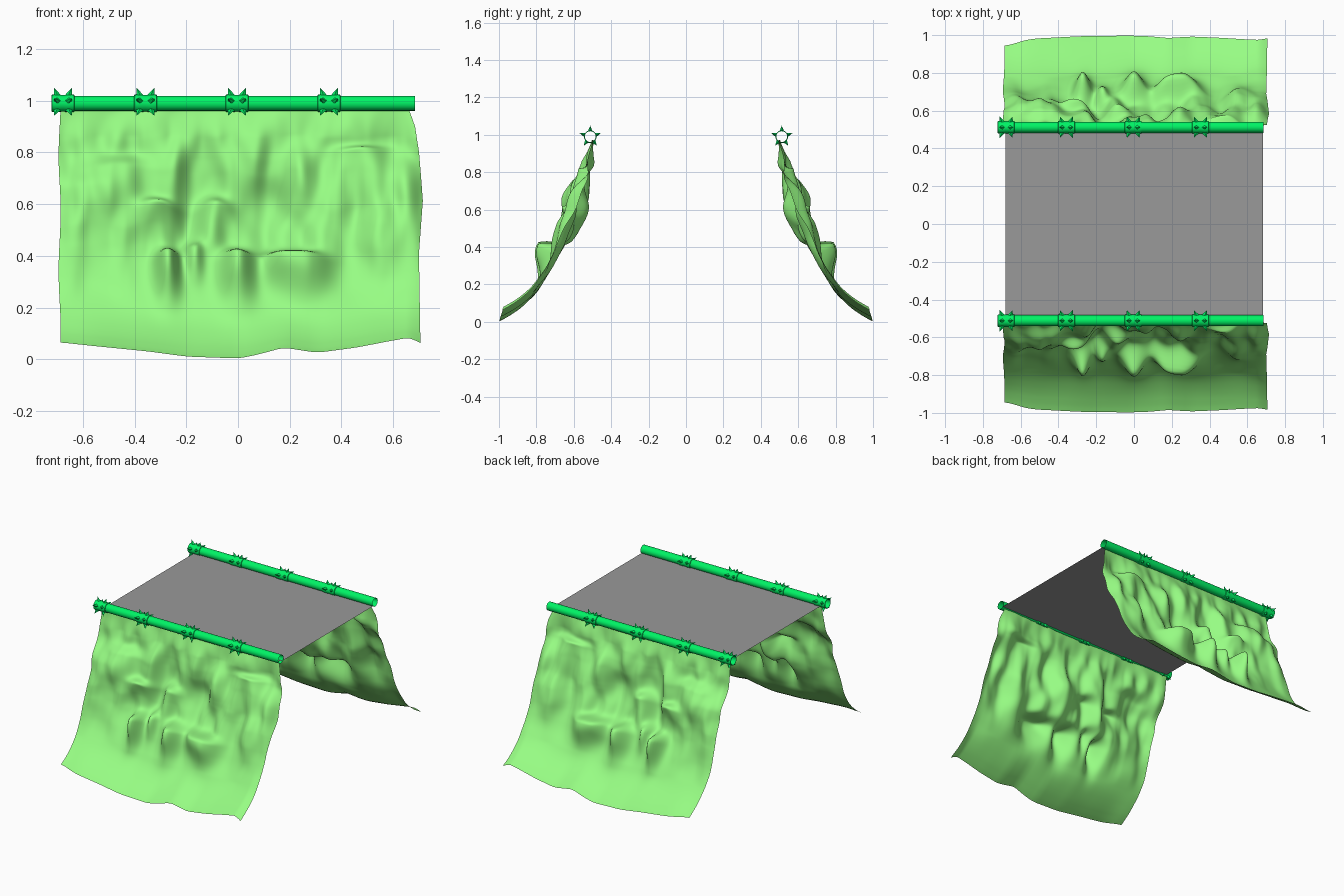
import bpy, bmesh
from math import sin, cos, pi, exp, radians
from mathutils import Vector, noise

if "Cube" in bpy.data.objects:
    bpy.data.objects.remove(bpy.data.objects["Cube"])


def material(name, rgb):
    m = bpy.data.materials.new(name)
    m.diffuse_color = (*rgb, 1)
    m.use_nodes = True
    m.node_tree.nodes["Principled BSDF"].inputs["Base Color"].default_value = m.diffuse_color
    return m


def make(name, bm, mat=None, mirror=True, smooth=True):
    me = bpy.data.meshes.new(name)
    bm.to_mesh(me)
    bm.free()
    ob = bpy.data.objects.new(name, me)
    bpy.context.collection.objects.link(ob)
    if mat:
        me.materials.append(mat)
    if smooth:
        bpy.ops.object.select_all(action='DESELECT')
        ob.select_set(True)
        bpy.context.view_layer.objects.active = ob
        bpy.ops.object.shade_smooth_by_angle(angle=radians(40))
    if mirror:
        mod = ob.modifiers.new("Mirror", 'MIRROR')
        mod.use_axis = (False, True, False)
        mod.use_mirror_merge = False
    return ob


def interp(pts, t):
    if t <= pts[0][0]:
        return pts[0][1]
    for (a, va), (b, vb) in zip(pts, pts[1:]):
        if t <= b:
            return va + (vb - va) * (t - a) / (b - a)
    return pts[-1][1]


def soft(pts, t, d):
    return sum(interp(pts, t + k * d) for k in (-1, -0.5, 0, 0.5, 1)) / 5


def grid_faces(bm, rows, close=False):
    for a, b in zip(rows, rows[1:]):
        n = len(a)
        for i in range(n if close else n - 1):
            j = (i + 1) % n
            bm.faces.new((a[i], a[j], b[j], b[i]))


rock = material("rock_green", (0.31, 0.98, 0.23))
pipe = material("rail_green", (0.0, 0.90, 0.13))
tarmac = material("deck_grey", (0.32, 0.32, 0.32))

# Road deck
bm = bmesh.new()
bm.faces.new([bm.verts.new((x, y, 0.97)) for x, y in
              ((-0.68, -0.5), (0.683, -0.5), (0.683, 0.5), (-0.68, 0.5))])
make("road_deck", bm, tarmac, mirror=False, smooth=False)

# Cliff: slope profile, lower edge, and lumps (x, z, depth, width, rise above, fall below)
SLOPE = [(0.0, 0.997), (0.02, 0.955), (0.05, 0.905), (0.13, 0.81), (0.25, 0.72), (0.35, 0.665),
         (0.44, 0.625), (0.55, 0.58), (0.65, 0.56), (0.78, 0.53), (0.88, 0.515), (0.98, 0.495)]
FOOT = [(-0.69, 0.065), (-0.55, 0.05), (-0.35, 0.03), (-0.2, 0.01), (0.0, 0.003), (0.08, 0.02),
        (0.17, 0.045), (0.3, 0.025), (0.45, 0.045), (0.58, 0.07), (0.67, 0.085), (0.7, 0.055)]
RIGHT = [(0.0, 0.71), (0.1, 0.705), (0.4, 0.70), (0.6, 0.715), (0.8, 0.70), (0.9, 0.685), (0.97, 0.66)]
LUMPS = [(-0.27, 0.36, 0.13, 0.033, 0.03, 0.08), (-0.17, 0.40, 0.07, 0.025, 0.03, 0.06),
         (0.0, 0.36, 0.13, 0.045, 0.03, 0.09), (0.15, 0.37, 0.07, 0.045, 0.025, 0.06),
         (0.25, 0.36, 0.11, 0.06, 0.025, 0.08), (-0.09, 0.56, 0.09, 0.045, 0.035, 0.11),
         (-0.31, 0.57, 0.08, 0.05, 0.025, 0.10), (-0.45, 0.72, 0.06, 0.09, 0.04, 0.12),
         (0.48, 0.79, 0.06, 0.07, 0.02, 0.14), (0.22, 0.68, 0.05, 0.04, 0.14, 0.13),
         (0.34, 0.50, 0.05, 0.05, 0.10, 0.10), (0.54, 0.50, 0.05, 0.07, 0.08, 0.12),
         (-0.2, 0.51, -0.05, 0.035, 0.08, 0.06), (0.1, 0.56, -0.02, 0.06, 0.12, 0.10),
         (-0.58, 0.46, 0.04, 0.09, 0.10, 0.1), (-0.6, 0.64, 0.04, 0.07, 0.05, 0.1),
         (0.66, 0.66, 0.05, 0.05, 0.08, 0.2), (-0.24, 0.76, 0.03, 0.03, 0.1, 0.1),
         (0.0, 0.78, 0.03, 0.05, 0.1, 0.1)]


def cliff_point(x, z, foot):
    """Depth and raised height; lumps push out and up so their tops overhang."""
    lift = z - foot * max(0, 1 - z / 0.7) * 0.95
    y = soft(SLOPE, lift, min(0.03, max(0, lift)))
    lump = 0
    for cx, cz, amp, w, up, down in LUMPS:
        h = up if z > cz else down
        lump += amp * exp(-((x - cx) / w) ** 2 / 2 - ((z - cz) / h) ** 2 / 2)
    # vertical fluting, fading out at the rail and toward the foot
    fade = max(0, min(1, (z - 0.2) / 0.3)) * min(1, max(0, 0.98 - z) / 0.12)
    flute = noise.noise(Vector((x * 8, z * 2.5, 3.1))) * 0.05
    flute += noise.noise(Vector((x * 14 + 5, z * 7, 1.7))) * 0.025
    swell = noise.noise(Vector((x * 3.5, z * 5, 8.2))) * 0.03 * min(1, z / 0.2) * min(1, max(0, 0.97 - z) / 0.2)
    return y + lump + fade * flute + swell, z + 0.45 * lump * min(1, (0.972 - z) / 0.2)


bm = bmesh.new()
NX, NZ = 150, 110
rows = []
for j in range(NZ + 1):
    s = j / NZ
    row = []
    for i in range(NX + 1):
        u = i / NX
        x0 = -0.69 + 1.39 * u
        foot = soft(FOOT, x0, 0.025)
        z = foot + (0.972 - foot) * s
        left = -0.69 + 0.004 * sin(z * 14)
        x = left + (interp(RIGHT, z) - left) * u
        y, z = cliff_point(x, z, foot)
        y -= 0.04 * exp(-((x + 0.69) / 0.1) ** 2 - (z / 0.15) ** 2)
        row.append(bm.verts.new((x, -y, z)))
    rows.append(row)
grid_faces(bm, rows)
cliff = make("cliff", bm, rock, smooth=False)
for p in cliff.data.polygons:
    p.use_smooth = True

# Rail: open tube with raised collars
RY, RZ, R = -0.512, 0.99, 0.029
NODES = (-0.677, -0.358, -0.004, 0.352)


def lathe(bm, profile, sides=20):
    rings = [[bm.verts.new((x, RY + r * cos(2 * pi * k / sides), RZ + r * sin(2 * pi * k / sides)))
              for k in range(sides)] for x, r in profile]
    grid_faces(bm, rings, close=True)


bm = bmesh.new()
lathe(bm, [(-0.72, R), (0.685, R)])
make("rail", bm, pipe)

bm = bmesh.new()
for c in NODES:
    lathe(bm, [(c - 0.045, R), (c - 0.043, 0.033), (c - 0.02, 0.034), (c, 0.032),
               (c + 0.02, 0.034), (c + 0.043, 0.033), (c + 0.045, R)])
make("rail_collars", bm, pipe)

# Two rings of five outward-leaning thorns on each collar
bm = bmesh.new()
for c in NODES:
    for side in (-1, 1):
        for k in range(5):
            a = pi / 2 + 2 * pi * k / 5
            out = Vector((0, cos(a), sin(a)))
            tan = Vector((0, -sin(a), cos(a)))
            ax = Vector((side, 0, 0))
            o = Vector((c, RY, RZ))
            base = [bm.verts.new(o + out * 0.030 + ax * dx + tan * dt) for dx, dt in
                    ((0.006, 0), (0.02, 0.012), (0.036, 0), (0.02, -0.012))]
            tip = bm.verts.new(o + out * 0.059 + ax * 0.034)
            for n in range(4):
                bm.faces.new((base[n], base[(n + 1) % 4], tip))
bmesh.ops.recalc_face_normals(bm, faces=bm.faces)
make("rail_thorns", bm, pipe, smooth=False)
